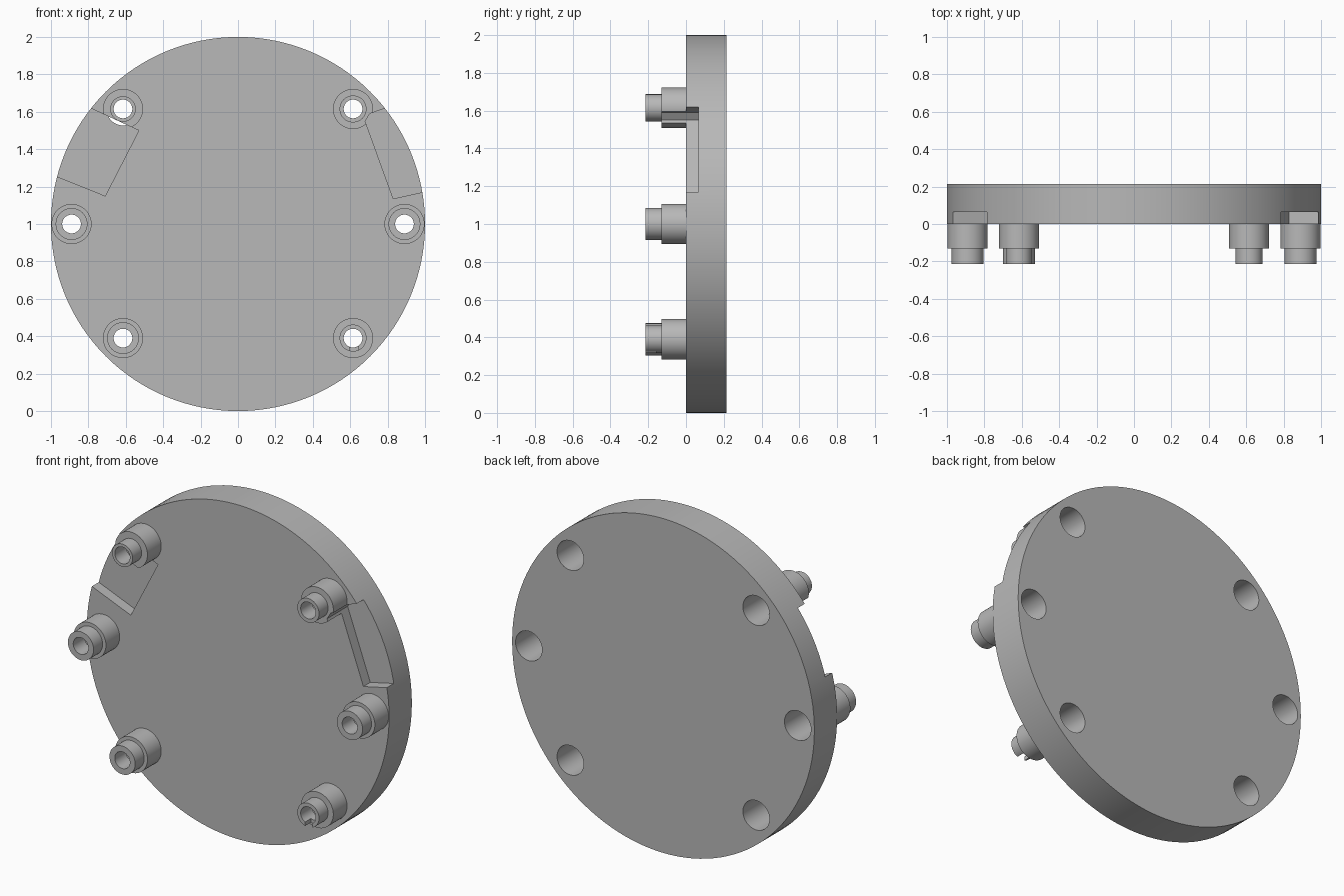
import bpy, bmesh
from math import sin, cos, pi

cube = bpy.data.objects.get("Cube")
if cube:
    bpy.data.objects.remove(cube)

grey = bpy.data.materials.new("plain grey")
grey.use_nodes = True
COLOUR = (0.48, 0.48, 0.48, 1)
grey.diffuse_color = COLOUR
grey.node_tree.nodes["Principled BSDF"].inputs["Base Color"].default_value = COLOUR

FRONT, BACK, BORE = 0.0, 0.215, 0.088


def finish(name, bm):
    bmesh.ops.recalc_face_normals(bm, faces=bm.faces)
    mesh = bpy.data.meshes.new(name)
    bm.to_mesh(mesh)
    bm.free()
    mesh.materials.append(grey)
    obj = bpy.data.objects.new(name, mesh)
    bpy.context.collection.objects.link(obj)
    return obj


def prism(name, outline, y0, y1):
    """Extrude an (x, z) outline along y."""
    bm = bmesh.new()
    near = [bm.verts.new((x, y0, z)) for x, z in outline]
    far = [bm.verts.new((x, y1, z)) for x, z in outline]
    bm.faces.new(near)
    bm.faces.new(far)
    n = len(outline)
    for i in range(n):
        j = (i + 1) % n
        bm.faces.new((near[i], near[j], far[j], far[i]))
    return finish(name, bm)


def circle(x, z, r, n):
    return [(x + r * cos(2 * pi * i / n), z + r * sin(2 * pi * i / n)) for i in range(n)]


def tube(name, x, z, profile, n=48):
    """Turn a closed (radius, y) profile about an axis along y."""
    bm = bmesh.new()
    rings = [[bm.verts.new((px, y, pz)) for px, pz in circle(x, z, r, n)] for r, y in profile]
    for a, b in zip(rings, rings[1:] + rings[:1]):
        for i in range(n):
            j = (i + 1) % n
            bm.faces.new((a[i], a[j], b[j], b[i]))
    return finish(name, bm)


def cut(obj, cutter):
    cutter.hide_render = True
    mod = obj.modifiers.new("cut", 'BOOLEAN')
    mod.operation, mod.solver, mod.object = 'DIFFERENCE', 'EXACT', cutter
    bpy.context.view_layer.objects.active = obj
    bpy.ops.object.modifier_apply(modifier=mod.name)


def smooth(obj):
    bpy.ops.object.select_all(action='DESELECT')
    obj.select_set(True)
    bpy.context.view_layer.objects.active = obj
    bpy.ops.object.shade_smooth_by_angle(angle=0.5)


# Edge pockets, deep enough to trim the neighbouring posts
right_pocket = prism("right_pocket_cutter", [(-0.79, 1.62), (-0.53, 1.50), (-0.71, 1.15),
                     (-0.97, 1.255), (-1.2, 1.35), (-1.1, 1.76)], -0.131, 0.065)
left_pocket = prism("left_pocket_cutter", [(0.79, 1.62), (0.705, 1.59), (0.68, 1.55),
                    (0.83, 1.135), (0.985, 1.17), (1.2, 1.22), (1.1, 1.73)], -0.131, 0.065)

# Round plate
plate = prism("plate", circle(0, 1, 1, 128), FRONT, BACK)
cut(plate, right_pocket)
cut(plate, left_pocket)

# Hollow stepped posts: name, x, z, tip radius
posts = [("upper_left_post", 0.615, 1.615, 0.072), ("upper_right_post", -0.615, 1.615, 0.068),
         ("middle_left_post", 0.89, 1, 0.085), ("middle_right_post", -0.89, 1, 0.085),
         ("lower_left_post", 0.615, 0.39, 0.072), ("lower_right_post", -0.615, 0.39, 0.085)]
for name, x, z, tip in posts:
    bore = prism("bore_cutter", circle(x, z, BORE, 48), FRONT - 0.1, BACK + 0.1)
    cut(plate, bore)
    bpy.data.objects.remove(bore)
    post = tube(name, x, z, [(BORE, FRONT), (0.107, FRONT), (0.107, -0.13), (tip, -0.13),
                             (tip, -0.215), (0.05, -0.215), (0.05, -0.11), (BORE, -0.11)])
    if name == "upper_left_post":
        cut(post, left_pocket)
    if name == "upper_right_post":
        cut(post, right_pocket)
    if name == "lower_left_post":
        # Notch in the lower wall of this tip
        notch = prism("notch_cutter", [(x - 0.02, z), (x + 0.03, z), (x + 0.03, z - 0.1),
                                       (x - 0.02, z - 0.1)], -0.25, -0.16)
        cut(post, notch)
        bpy.data.objects.remove(notch)
    smooth(post)

smooth(plate)
for cutter in (left_pocket, right_pocket):
    bpy.data.objects.remove(cutter)
